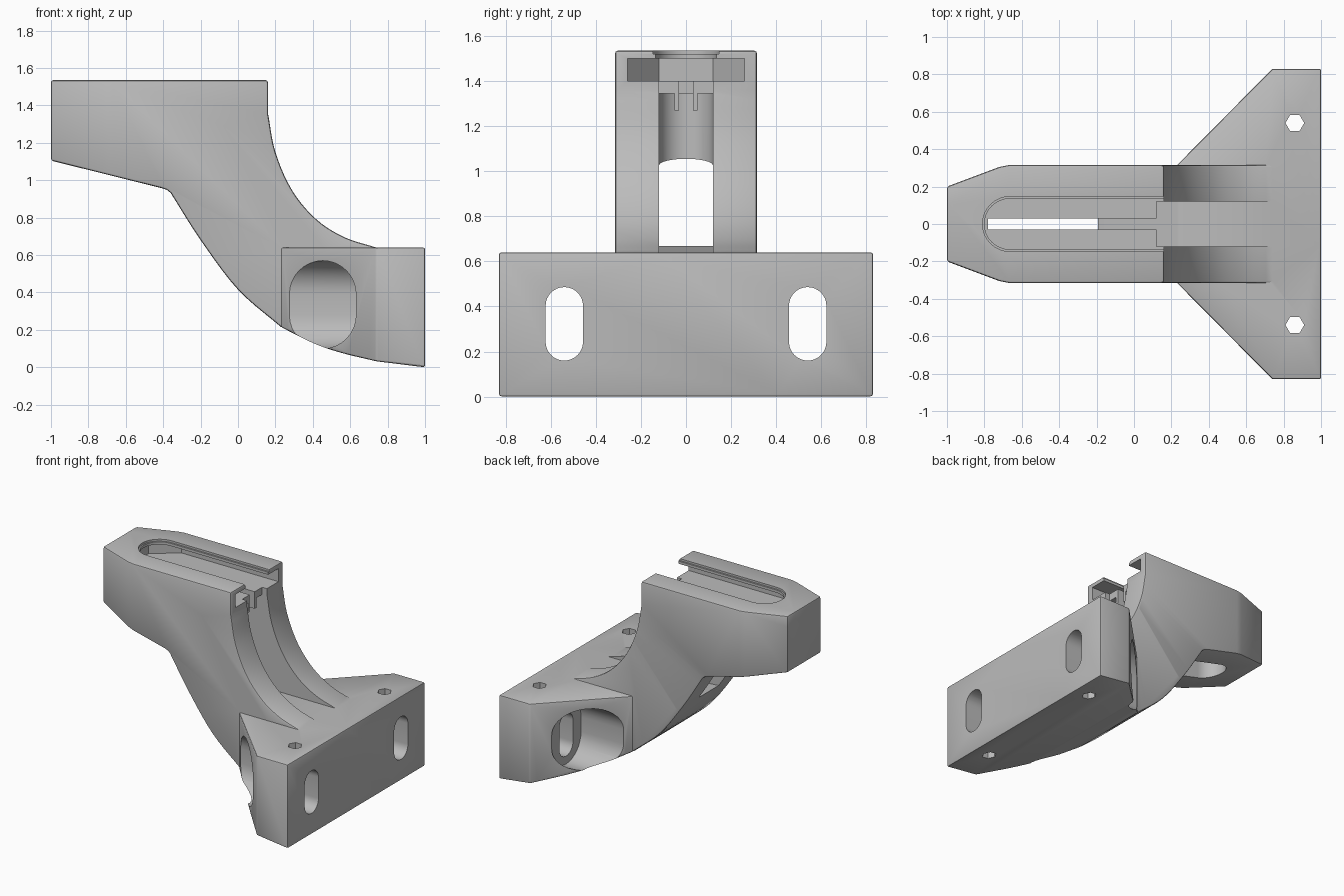
import bpy, bmesh, math
from mathutils import Vector

cube = bpy.data.objects.get("Cube")
if cube:
    bpy.data.objects.remove(cube, do_unlink=True)

grey = bpy.data.materials.new("plain_grey")
grey.use_nodes = True
colour = (0.5, 0.5, 0.5, 1)
grey.diffuse_color = colour
grey.node_tree.nodes["Principled BSDF"].inputs["Base Color"].default_value = colour


def spline(pts, steps=5):
    """Smooth curve through the points."""
    p = [Vector(q) for q in pts]
    p = [2 * p[0] - p[1]] + p + [2 * p[-1] - p[-2]]
    out = []
    for a, b, c, d in zip(p, p[1:], p[2:], p[3:]):
        for i in range(steps):
            t = i / steps
            out.append(tuple(0.5 * (2 * b + (c - a) * t + (2 * a - 5 * b + 4 * c - d) * t**2
                                    + (3 * b - a - 3 * c + d) * t**3)))
    return out + [tuple(pts[-1])]


def prism(name, pts, axis, lo, hi):
    """Extrude a closed outline along an axis between lo and hi."""
    place = {"x": lambda u, v, w: (w, u, v),
             "y": lambda u, v, w: (u, w, v),
             "z": lambda u, v, w: (u, v, w)}[axis]
    bm = bmesh.new()
    face = bm.faces.new([bm.verts.new(place(u, v, lo)) for u, v in pts])
    ext = bmesh.ops.extrude_face_region(bm, geom=[face])
    verts = [g for g in ext["geom"] if isinstance(g, bmesh.types.BMVert)]
    bmesh.ops.translate(bm, verts=verts, vec=place(0, 0, hi - lo))
    bmesh.ops.recalc_face_normals(bm, faces=bm.faces)
    mesh = bpy.data.meshes.new(name)
    bm.to_mesh(mesh)
    bm.free()
    mesh.materials.append(grey)
    obj = bpy.data.objects.new(name, mesh)
    bpy.context.collection.objects.link(obj)
    return obj


def box(name, x0, x1, y0, y1, z0, z1):
    return prism(name, [(x0, y0), (x1, y0), (x1, y1), (x0, y1)], "z", z0, z1)


def apply(obj, mod):
    bpy.context.view_layer.objects.active = obj
    bpy.ops.object.modifier_apply(modifier=mod.name)


def combine(obj, other, operation="DIFFERENCE"):
    mod = obj.modifiers.new("combine", "BOOLEAN")
    mod.operation, mod.object, mod.solver = operation, other, "EXACT"
    apply(obj, mod)
    bpy.data.objects.remove(other, do_unlink=True)


def soften(obj, width=0.012):
    mod = obj.modifiers.new("soften", "BEVEL")
    mod.width, mod.segments = width, 2
    mod.limit_method, mod.angle_limit = "ANGLE", math.radians(40)
    apply(obj, mod)


def mirrored(pts):
    return pts + [(u, -v) for u, v in reversed(pts)]


def arc(cx, cy, r, start, end, n=16):
    return [(cx + r * math.cos(math.radians(start + (end - start) * i / n)),
             cy + r * math.sin(math.radians(start + (end - start) * i / n))) for i in range(n + 1)]


def oblong(cy, cz, r, half):
    """Upright rounded slot outline."""
    return arc(cy, cz + half, r, 0, 180) + arc(cy, cz - half, r, 180, 360)


def round_nosed(x0, x1, r):
    """Slot outline with a round end at x0 and an open end at x1."""
    return [(x1, r)] + arc(x0 + r, 0, r, 90, 270) + [(x1, -r)]


# Curved arm with a tapered nose
TOP, DECK, SIDE = 1.535, 0.64, 0.315
rear_curve = spline([(0.16, 1.36), (0.2, 1.15), (0.29, 0.945), (0.42, 0.79), (0.57, 0.695), (0.74, DECK)])
belly = spline([(-0.36, 0.932), (-0.2, 0.68), (0, 0.415), (0.23, 0.215)])
outline = [(-1, TOP), (0.16, TOP)] + rear_curve + [(0.8, 0.61), (0.8, 0.2)] + belly[::-1]
outline += [(-0.38, 0.948), (-0.405, 0.957), (-1, 1.105)]
arm = prism("arm", outline, "y", -SIDE, SIDE)
combine(arm, prism("nose_plan", mirrored([(-1, 0.2), (-0.72, 0.305), (-0.67, SIDE), (1, SIDE)]), "z", 0, 2),
        "INTERSECT")
soften(arm)

# Central channel, open below the nose and down the back
combine(arm, prism("nose_channel", round_nosed(-0.8, -0.2, 0.12), "z", 0.3, 1.345))
combine(arm, prism("rear_channel", [(-0.21, 0.67), (0.23, 0.635), (0.9, 0.62), (0.9, 1.345), (-0.21, 1.345)],
                   "y", -0.12, 0.12))

# Undercut track below the top face
track = mirrored([(0.3, 0.26), (-0.66, 0.26), (-0.84, 0.12)])
combine(arm, prism("track_cavity", track, "z", 1.4, 1.5))
combine(arm, prism("top_slot", round_nosed(-0.8, 0.3, 0.135), "z", 1.45, 1.6))
combine(arm, prism("top_slot_step", round_nosed(-0.81, 0.3, 0.147), "z", 1.52, 1.6))

# Slit in the track floor, with a hanging lip on each side
combine(arm, box("floor_slit", -0.78, 0.3, -0.03, 0.03, 1.3, 1.45))
combine(arm, box("floor_end", 0.12, 0.3, -0.12, 0.12, 1.3, 1.45))
for s in (-1, 1):
    y0, y1 = sorted((s * 0.03, s * 0.052))
    combine(arm, box("floor_lip", -0.72, 0.12, y0, y1, 1.27, 1.39), "UNION")

# Mounting base with sloping shoulders and a curved underside
under = spline([(0.23, 0.215), (0.4, 0.13), (0.55, 0.078), (0.74, 0.032)]) + [(1, 0.0)]
base = prism("mounting_base", under + [(1, DECK), (0.23, DECK)], "y", -0.9, 0.9)
combine(base, prism("base_plan", mirrored([(0.23, SIDE), (0.74, 0.83), (1, 0.83)]), "z", -0.5, 1.5),
        "INTERSECT")
soften(base, 0.01)
combine(base, arm, "UNION")
base.name = "curved_bracket"

# Screw slots, their wide pockets and the upright hexagonal holes
for s in (-1, 1):
    y = s * 0.54
    combine(base, prism("screw_pocket", oblong(y, 0.335, 0.18, 0.055), "x", 0.1, 0.635))
    combine(base, prism("screw_slot", oblong(y, 0.323, 0.083, 0.08), "x", 0.5, 1.2))
    combine(base, prism("hex_hole", arc(0.86, y, 0.05, 0, 300, 5), "z", -0.2, 0.8))

# Smooth shading with crisp edges
bpy.ops.object.select_all(action="DESELECT")
base.select_set(True)
bpy.context.view_layer.objects.active = base
bpy.ops.object.shade_smooth_by_angle(angle=math.radians(25))
